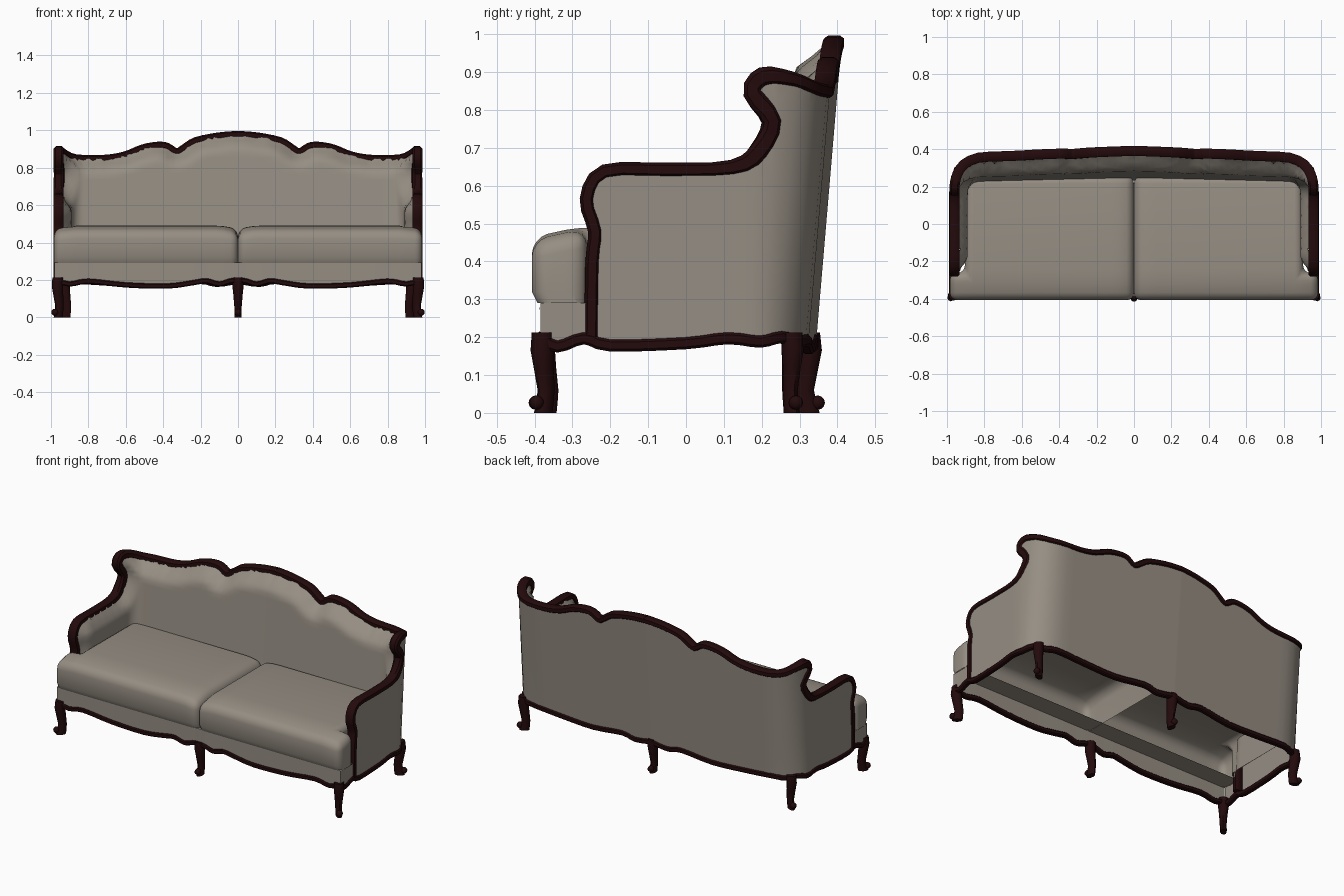
import bpy, bmesh, math
from mathutils import Vector

if "Cube" in bpy.data.objects:
    bpy.data.objects.remove(bpy.data.objects["Cube"])

def material(name, col):
    m = bpy.data.materials.new(name)
    m.diffuse_color = (*col, 1)
    m.use_nodes = True
    m.node_tree.nodes["Principled BSDF"].inputs["Base Color"].default_value = m.diffuse_color
    return m

FABRIC = material("taupe fabric", (0.305, 0.27, 0.228))
WOOD = material("dark mahogany", (0.017, 0.003, 0.0035))
S_END = 1.46            # unrolled length from arm front to middle of back

def finish(name, bm, mat, mirror=True, angle=35):
    me = bpy.data.meshes.new(name)
    bm.to_mesh(me)
    bm.free()
    ob = bpy.data.objects.new(name, me)
    bpy.context.collection.objects.link(ob)
    me.materials.append(mat)
    bpy.ops.object.select_all(action='DESELECT')
    ob.select_set(True)
    bpy.context.view_layer.objects.active = ob
    bpy.ops.object.shade_smooth_by_angle(angle=math.radians(angle))
    if mirror:
        mod = ob.modifiers.new("mirror", 'MIRROR')
        mod.merge_threshold = 0.001
    return ob

def smooth(pts, n=3):
    """Catmull-Rom curve through 2D points."""
    out = []
    p = [Vector(q) for q in pts]
    for i in range(len(p) - 1):
        a, b, c, d = p[max(i - 1, 0)], p[i], p[i + 1], p[min(i + 2, len(p) - 1)]
        for k in range(n):
            t = k / n
            out.append(0.5 * (2 * b + (c - a) * t + (2 * a - 5 * b + 4 * c - d) * t * t
                              + (3 * b - a - 3 * c + d) * t ** 3))
    return out + [p[-1]]

def step(t):
    t = min(max(t, 0), 1)
    return t * t * (3 - 2 * t)

def plan(s):
    """Wrapped plan of the shell: straight arm, rounded corner, straight back."""
    if s < 0.42:
        return Vector((0.98, s - 0.25, 0)), Vector((1, 0, 0))
    if s < 0.70:
        a = (s - 0.42) / 0.28 * math.pi / 2
        return (Vector((0.78 + 0.2 * math.cos(a), 0.17 + 0.155 * math.sin(a), 0)),
                Vector((math.cos(a), math.sin(a), 0)))
    u = (S_END - s) / 0.76
    return Vector((0.78 * u, 0.345 - 0.02 * u, 0)), Vector((0, 1, 0))

def wrap(s, z, off=0.0):
    p, n = plan(s)
    lean = 0.085 * (z - 0.2) * step((p.y - 0.1) / 0.2)
    return p - n * off + Vector((0, lean, z))

def boxy(c):
    return math.copysign(abs(c) ** 0.6, c) * 1.04

def sweep(name, pts, normals, hw, hh, mat, mirror=True):
    """Sweep a chamfered-box section along pts; hw across, hh list along the surface."""
    bm = bmesh.new()
    rings = []
    for i, p in enumerate(pts):
        t = (pts[min(i + 1, len(pts) - 1)] - pts[max(i - 1, 0)]).normalized()
        n = normals[i]
        b = t.cross(n).normalized()
        ring = []
        for k in range(8):
            a = (k + 0.5) * math.pi / 4
            ring.append(bm.verts.new(p + n * (hw * boxy(math.cos(a))) + b * (hh[i] * boxy(math.sin(a)))))
        rings.append(ring)
    for r, q in zip(rings, rings[1:]):
        for k in range(8):
            bm.faces.new((r[k], r[(k + 1) % 8], q[(k + 1) % 8], q[k]))
    bm.faces.new(rings[0])
    bmesh.ops.recalc_face_normals(bm, faces=bm.faces[:])
    return finish(name, bm, mat, mirror, 40)

# Shared curves in unrolled (distance, height) space
RAIL = smooth([(0, .2), (.003, .4), (.01, .48), (-.012, .565), (.035, .638), (.2, .642), (.37, .648),
               (.43, .69), (.46, .77), (.413, .845), (.435, .888), (.5, .882), (.6, .853), (.76, .85),
               (.87, .868), (.96, .905), (1.04, .92), (1.09, .915), (1.14, .886), (1.18, .908),
               (1.24, .945), (1.36, .97), (S_END, .978)])
BASE = smooth([(-.135, .2), (-.09, .175), (-.02, .197), (.05, .178), (.25, .184), (.36, .197),
               (.45, .188), (.52, .2), (.6, .188), (.66, .192), (.85, .18), (1.06, .172),
               (1.26, .194), (1.35, .178), (S_END, .195)])
FRONT = smooth([(0, .195), (.04, .195), (.1, .178), (.17, .195), (.24, .185), (.38, .167), (.6, .173),
                (.8, .193), (.9, .178), (.98, .2)])

def slice_grid(bm, values, axis):
    for v in values:
        bmesh.ops.bisect_plane(bm, geom=bm.verts[:] + bm.edges[:] + bm.faces[:],
                               plane_co=axis * v, plane_no=axis, dist=1e-5)

def panel(name, outline, step_s, step_z, mapping, flip):
    """Fill an unrolled outline, slice it into a grid, then wrap it."""
    bm = bmesh.new()
    bm.faces.new([bm.verts.new((p[0], p[1], 0)) for p in outline])
    for size, axis in ((step_s, Vector((1, 0, 0))), (step_z, Vector((0, 1, 0)))):
        slice_grid(bm, [i * size + 0.0137 for i in range(-5, int(1.5 / size))], axis)
    for v in bm.verts:
        v.co = mapping(v.co.x, v.co.y)
    if flip:
        bmesh.ops.reverse_faces(bm, faces=bm.faces[:])
    return finish(name, bm, FABRIC, True, 60)

def inner_map(s, z):
    d = min((Vector((s, z)) - r).length for r in RAIL)
    pad = 0.062 + 0.03 * step((s - 0.37) / 0.3)
    return wrap(s, z, 0.028 + pad * step((d + 0.01) / 0.09))

# Upholstered shell: outer skin and padded lining
top = [p for p in reversed(RAIL) if p.y > 0.3]
panel("outer_upholstery", list(BASE) + top + [(0, .29), (-.135, .29)], 0.045, 0.2,
      lambda s, z: wrap(s, z), False)
panel("inner_upholstery", [(0, .28), (S_END, .28)] + top, 0.03, 0.03, inner_map, True)

# Carved wooden frame over the arms, wings and back
sweep("top_frame", [wrap(p.x, p.y, 0.02) for p in RAIL], [plan(p.x)[1] for p in RAIL], 0.027,
      [0.019 + 0.007 * math.exp(-((p.x - 0.43) / 0.05) ** 2) for p in RAIL], WOOD)

# Scalloped base rails
sweep("side_and_back_rail", [wrap(p.x, p.y, 0.008) for p in BASE], [plan(p.x)[1] for p in BASE],
      0.016, [0.016] * len(BASE), WOOD)
sweep("front_rail", [Vector((p.x, -0.38, p.y)) for p in FRONT], [Vector((0, -1, 0))] * len(FRONT),
      0.016, [0.014] * len(FRONT), WOOD)

# Front seat band
bm = bmesh.new()
cols = [[bm.verts.new((p.x, y, z)) for y, z in ((-.386, p.y), (-.388, .293))] for p in FRONT]
for a, b in zip(cols, cols[1:]):
    bm.faces.new((a[0], b[0], b[1], a[1]))
finish("seat_band", bm, FABRIC)

# Ledge under the cushion front
bm = bmesh.new()
bm.faces.new([bm.verts.new((x, y, 0.292)) for x, y in ((0, -.388), (0, -.27), (.98, -.27), (.98, -.388))])
finish("seat_ledge", bm, FABRIC)

# Pair of T-shaped seat cushions, hollow underneath
bm = bmesh.new()
f = bm.faces.new([bm.verts.new((x, y, 0.29)) for x, y in
                  ((0, -.407), (.985, -.407), (.985, -.262), (.905, -.262), (.9, .255), (0, .255))])
ext = bmesh.ops.extrude_face_region(bm, geom=[f])
for v in ext["geom"]:
    if isinstance(v, bmesh.types.BMVert):
        v.co.z = 0.49
bmesh.ops.recalc_face_normals(bm, faces=bm.faces[:])
edges = [e for e in bm.edges if max(v.co.z for v in e.verts) > 0.4]
bmesh.ops.bevel(bm, geom=edges, offset=0.05, segments=4, profile=0.5, affect='EDGES', clamp_overlap=True)
bm.normal_update()
under = [f for f in bm.faces if f.normal.z < -0.9]
bmesh.ops.delete(bm, geom=under, context='FACES')
slice_grid(bm, (-.32, -.28, -.24), Vector((0, 1, 0)))
slice_grid(bm, (.08, .12, .86), Vector((1, 0, 0)))
slice_grid(bm, (.32,), Vector((0, 0, 1)))
for v in bm.verts:      # droop the crown towards the front, ends and middle seam
    x, y, z = v.co
    h = step((z - 0.32) / 0.1)
    v.co.z -= h * (0.03 * max(0, (-.24 - y) / .167) ** 2 + 0.02 * max(0, (.12 - x) / .12) ** 2
                   + 0.015 * max(0, (x - .86) / .12) ** 2)
    if z < 0.3 and y < -0.3:
        v.co.y += 0.015
finish("seat_cushion", bm, FABRIC).modifiers["mirror"].use_mirror_merge = False

# Cabriole legs with a curled toe
def leg(name, x, y, dx, dy, mirror):
    d = Vector((dx, dy, 0)).normalized()
    w = Vector((-d.y, d.x, 0))
    o = Vector((x, y, 0))
    bm = bmesh.new()
    rings = []
    for out, z, hd, hw in ((0, .212, .029, .03), (.003, .165, .031, .03), (-.003, .12, .028, .025),
                           (-.012, .06, .025, .02), (-.008, .03, .027, .019), (-.002, 0, .03, .018)):
        rings.append([bm.verts.new(o + d * (out + hd * math.cos(k * math.pi / 4))
                                   + w * (hw * math.sin(k * math.pi / 4)) + Vector((0, 0, z)))
                      for k in range(8)])
    for a, b in zip(rings, rings[1:]):
        for k in range(8):
            bm.faces.new((a[k], a[(k + 1) % 8], b[(k + 1) % 8], b[k]))
    bm.faces.new(rings[0])
    bm.faces.new(rings[-1])
    toe = bmesh.ops.create_uvsphere(bm, u_segments=8, v_segments=6, radius=0.019)
    for v in toe["verts"]:
        v.co += o + d * 0.023 + Vector((0, 0, 0.027))
    bmesh.ops.recalc_face_normals(bm, faces=bm.faces[:])
    finish(name, bm, WOOD, mirror, 50)

leg("front_corner_leg", .963, -.378, .7, -.7, True)
leg("front_middle_leg", 0, -.374, 0, -1, False)
leg("rear_corner_leg", .925, .28, .8, .4, True)
leg("rear_middle_leg", 0, .325, 0, 1, False)
